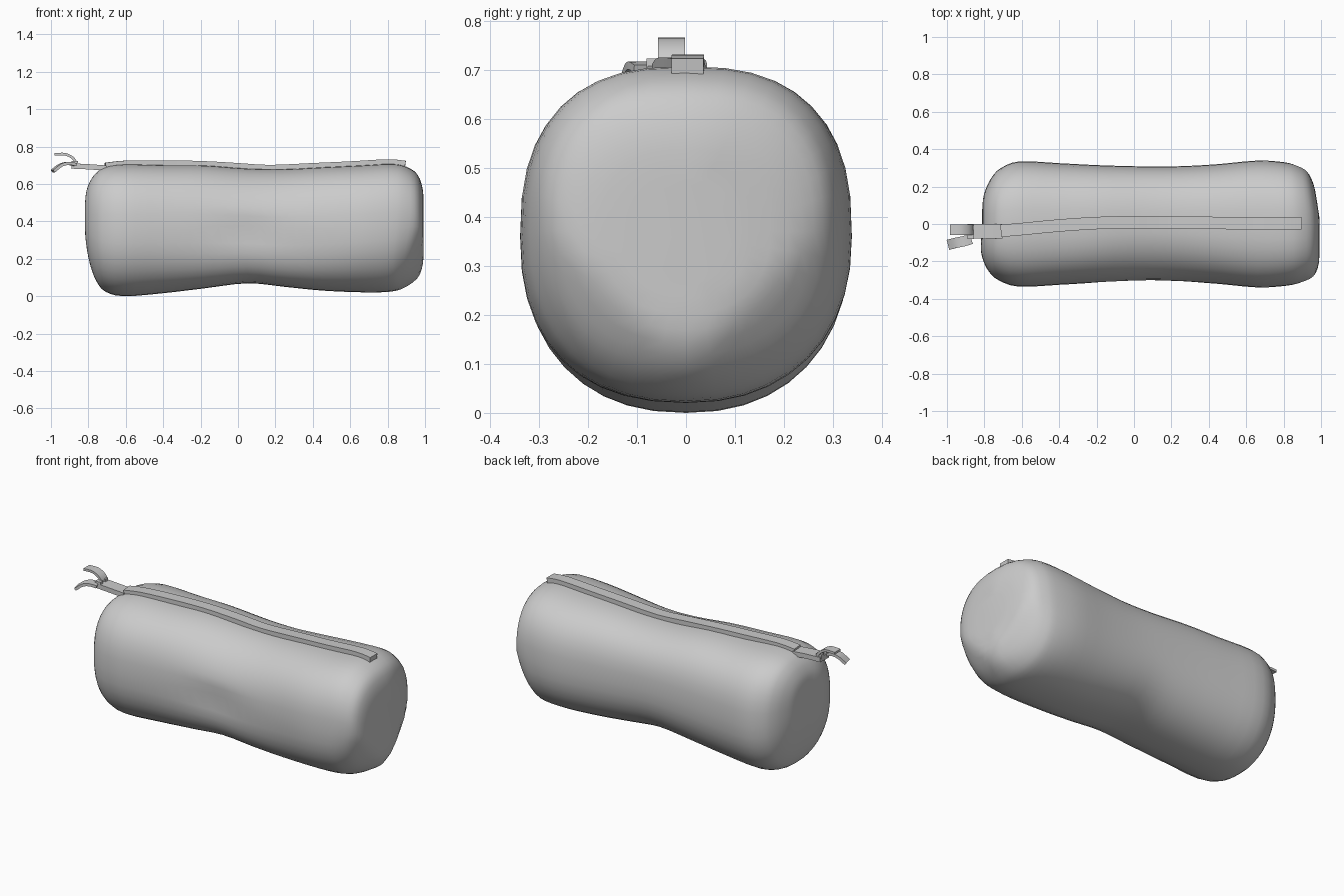
import bpy, bmesh, math
from mathutils import Vector

if "Cube" in bpy.data.objects:
    bpy.data.objects.remove(bpy.data.objects["Cube"])


def catmull(points, steps):
    """Smooth curve through a list of equal-length tuples."""
    pts = [Vector(p) for p in points]
    out = []
    for i in range(len(pts) - 1):
        a, b, c, d = pts[max(i - 1, 0)], pts[i], pts[i + 1], pts[min(i + 2, len(pts) - 1)]
        for k in range(steps):
            t = k / steps
            out.append(0.5 * (2 * b + (c - a) * t + (2 * a - 5 * b + 4 * c - d) * t * t
                              + (3 * b - a - 3 * c + d) * t ** 3))
    return out + [pts[-1]]


def loft(name, rings, smooth_angle):
    """Skin a list of rings and cap both ends."""
    bm = bmesh.new()
    rows = [[bm.verts.new(p) for p in ring] for ring in rings]
    n = len(rows[0])
    for r, s in zip(rows, rows[1:]):
        for i in range(n):
            j = (i + 1) % n
            bm.faces.new((r[i], r[j], s[j], s[i]))
    bm.faces.new(rows[0])
    bm.faces.new(rows[-1])
    bmesh.ops.recalc_face_normals(bm, faces=bm.faces)
    mesh = bpy.data.meshes.new(name)
    bm.to_mesh(mesh)
    bm.free()
    ob = bpy.data.objects.new(name, mesh)
    bpy.context.collection.objects.link(ob)
    bpy.context.view_layer.objects.active = ob
    ob.select_set(True)
    bpy.ops.object.shade_smooth_by_angle(angle=math.radians(smooth_angle))
    ob.select_set(False)
    return ob


def ribbon(name, points, width, thick, steps=4):
    """Flat strip of rectangular section following a path."""
    path = catmull(points, steps)
    rings = []
    for i, p in enumerate(path):
        t = (path[min(i + 1, len(path) - 1)] - path[max(i - 1, 0)]).normalized()
        side = Vector((0, 0, 1)).cross(t).normalized()
        up = t.cross(side)
        rings.append([p + side * u * width / 2 + up * v * thick / 2
                      for u, v in ((-1, -1), (1, -1), (1, 1), (-1, 1))])
    return loft(name, rings, 25)


# Pouch body stations; most of them shape the rounded ends
stations = [  # x, bottom, top, half depth
    (-.812, .36, .50, .07), (-.806, .26, .57, .14), (-.787, .16, .62, .20),
    (-.757, .08, .66, .255), (-.71, .025, .69, .30), (-.61, .0, .706, .335),
    (-.4, .016, .702, .325), (-.18, .042, .70, .314), (.05, .069, .683, .308),
    (.25, .05, .68, .309), (.45, .03, .69, .32), (.66, .021, .70, .339),
    (.82, .024, .708, .33), (.90, .046, .692, .312), (.96, .095, .65, .28),
    (.988, .17, .57, .21), (.992, .26, .48, .10)]

SIDES = 40
rings = []
for x, lo, hi, hw in catmull(stations, 3):
    ring = []
    zc, hz = (lo + hi) / 2, (hi - lo) / 2
    mid = math.exp(-((x - .1) / .4) ** 2)
    right = min(1, max(0, (x - .65) / .33)) ** 2
    left = min(1, max(0, (-.5 - x) / .31)) ** 2
    for k in range(SIDES):
        a = 2 * math.pi * k / SIDES
        c, s = math.cos(a), math.sin(a)
        # squarish section; in the middle the front sags from shoulder to belly
        sag = mid if c < 0 else 0
        e = 2 / (2.25 + .9 * sag if s < 0 else 2.6 - .5 * sag)
        y = math.copysign(abs(c) ** e, c) * hw
        z = zc + math.copysign(abs(s) ** e, s) * hz
        # soft dent in the front
        if y < 0:
            y += .02 * math.exp(-((x - .05) / .18) ** 2 - ((z - .35) / .06) ** 2)
        # slumped lower corners and skewed faces of the two ends
        cut = max(0, abs(y) + .10 - z) * .3 + max(0, y - .03) * .15
        ring.append((x - cut * right - max(0, -y - .03) * .12 * left, y, z))
    rings.append(ring)
loft("pouch_body", rings, 60)

# Zipper tape along the top
ribbon("zipper_tape", [(-.71, -.036, .697), (-.6, -.027, .709), (-.4, -.008, .71),
                       (-.2, .005, .707), (0, .010, .696), (.17, .009, .686), (.4, .006, .696),
                       (.6, .004, .705), (.8, .004, .716), (.895, .003, .708)], .066, .032, 3)
# Loose tape end and slider
ribbon("zipper_end", [(-.89, -.038, .696), (-.8, -.04, .692), (-.705, -.038, .685)], .078, .028, 2)

# Two curled pull tabs and their links
ribbon("upper_pull_tab", [(-.865, -.03, .713), (-.885, -.03, .74), (-.925, -.03, .759),
                          (-.982, -.03, .758)], .055, .014)
ribbon("lower_pull_tab", [(-.872, -.08, .703), (-.91, -.092, .71), (-.95, -.10, .699),
                          (-.99, -.11, .668)], .055, .016)
for name, y in (("upper_link", -.02), ("lower_link", -.068)):
    ribbon(name, [(-.89, y, .712), (-.855, y, .712)], .025, .024, 1)
